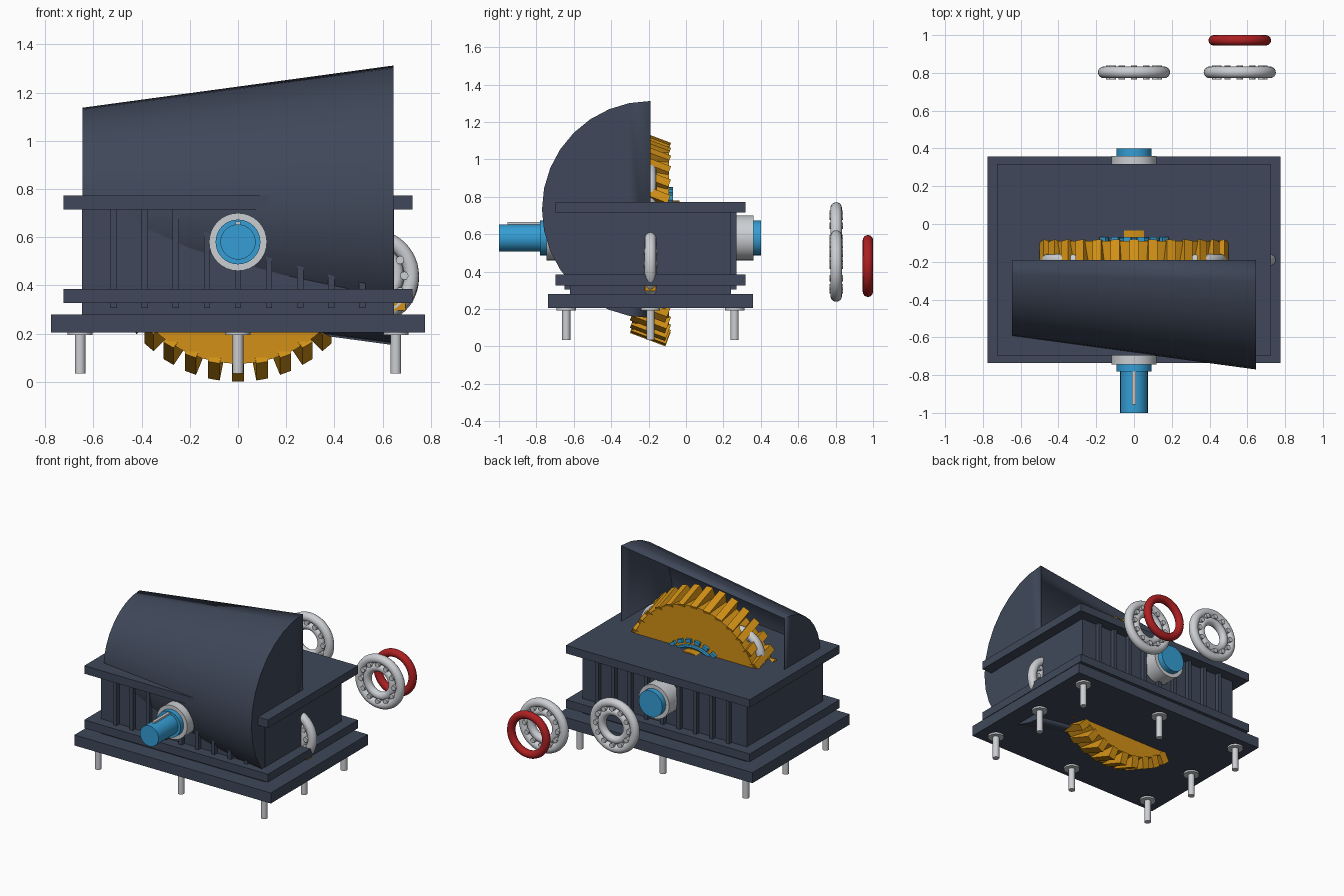
import bpy, bmesh, math
from mathutils import Matrix, Vector

if "Cube" in bpy.data.objects:
    bpy.data.objects.remove(bpy.data.objects["Cube"])


def material(name, rgb):
    m = bpy.data.materials.new(name)
    m.diffuse_color = (*rgb, 1)
    m.use_nodes = True
    m.node_tree.nodes["Principled BSDF"].inputs["Base Color"].default_value = m.diffuse_color
    return m


SLATE = material("slate", (0.05, 0.064, 0.1))
ORANGE = material("orange", (0.64, 0.28, 0.008))
BLUE = material("blue", (0.035, 0.34, 0.66))
SILVER = material("silver", (0.6, 0.62, 0.65))
RED = material("red", (0.42, 0.014, 0.016))

CY = -0.19   # centre line of the housing in y
AZ = 0.58    # shaft height


def finish(bm, name, mat, smooth=False):
    me = bpy.data.meshes.new(name)
    bm.normal_update()
    bm.to_mesh(me)
    bm.free()
    ob = bpy.data.objects.new(name, me)
    bpy.context.collection.objects.link(ob)
    me.materials.append(mat)
    if smooth:
        bpy.ops.object.select_all(action='DESELECT')
        ob.select_set(True)
        bpy.context.view_layer.objects.active = ob
        bpy.ops.object.shade_smooth_by_angle(angle=math.radians(30))
    return ob


def add_box(bm, lo, hi):
    lo, hi = Vector(lo), Vector(hi)
    mat = Matrix.Translation((lo + hi) / 2) @ Matrix.Diagonal((*(hi - lo), 1))
    bmesh.ops.create_cube(bm, size=1, matrix=mat)


def add_cyl(bm, r, a, b, seg=32):
    a, b = Vector(a), Vector(b)
    d = b - a
    mat = Matrix.Translation((a + b) / 2) @ d.to_track_quat('Z', 'Y').to_matrix().to_4x4()
    bmesh.ops.create_cone(bm, cap_ends=True, segments=seg, radius1=r, radius2=r,
                          depth=d.length, matrix=mat)


def add_torus(bm, c, major, minor, n=48, m=16):
    """Ring whose axis runs along y."""
    rings = []
    for i in range(n):
        a = 2 * math.pi * i / n
        ring = []
        for j in range(m):
            b = 2 * math.pi * j / m
            r = major + minor * math.cos(b)
            ring.append(bm.verts.new((c[0] + r * math.cos(a), c[1] + minor * math.sin(b),
                                      c[2] + r * math.sin(a))))
        rings.append(ring)
    for i in range(n):
        p, q = rings[i], rings[(i + 1) % n]
        for j in range(m):
            k = (j + 1) % m
            bm.faces.new((p[j], p[k], q[k], q[j]))
    bmesh.ops.recalc_face_normals(bm, faces=bm.faces)


def slab(name, hx, hy, z0, z1):
    bm = bmesh.new()
    add_box(bm, (-hx, CY - hy, z0), (hx, CY + hy, z1))
    finish(bm, name, SLATE)


def y_cyl(name, mat, r, y0, y1, seg=32):
    bm = bmesh.new()
    add_cyl(bm, r, (0, y0, AZ), (0, y1, AZ), seg)
    finish(bm, name, mat, True)


# housing
slab("base_plate", 0.775, 0.547, 0.205, 0.28)
slab("housing_body", 0.648, 0.43, 0.27, 0.72)
slab("lower_flange", 0.725, 0.507, 0.327, 0.385)
slab("upper_flange", 0.725, 0.507, 0.715, 0.772)

# cooling ribs on front and back
bm = bmesh.new()
for i in range(-4, 5):
    x = i * 0.129
    for s in (-1, 1):
        y = sorted((CY + s * 0.40, CY + s * 0.46))
        add_box(bm, (x - 0.013, y[0], 0.305), (x + 0.013, y[1], 0.72))
finish(bm, "cooling_ribs", SLATE)

# hollow tapered half cover, open towards the back
bm = bmesh.new()
N = 16
ends = []
for x, r in ((-0.645, 0.405), (0.645, 0.58)):
    ends.append([bm.verts.new((x, CY - r * math.sin(math.pi * i / N),
                               0.732 + r * math.cos(math.pi * i / N))) for i in range(N + 1)])
for i in range(N):
    bm.faces.new((ends[0][i], ends[0][i + 1], ends[1][i + 1], ends[1][i]))
for e in ends:
    bm.faces.new(e)
bmesh.ops.recalc_face_normals(bm, faces=bm.faces)
bm.normal_update()
if bm.faces[N // 2].normal.y > 0:
    bmesh.ops.reverse_faces(bm, faces=bm.faces)
cover = finish(bm, "tapered_cover", SLATE, True)
wall = cover.modifiers.new("wall", 'SOLIDIFY')
wall.thickness = 0.006
wall.offset = -1

# shaft with shoulders, hubs and key
y_cyl("shaft_end", BLUE, 0.073, -1.0, -0.7)
y_cyl("shaft_core", BLUE, 0.093, -0.78, 0.40)
y_cyl("front_hub", SILVER, 0.12, -0.745, -0.6)
y_cyl("back_hub", SILVER, 0.12, 0.2, 0.36)
bm = bmesh.new()
add_box(bm, (-0.01, -0.955, AZ + 0.05), (0.01, -0.77, AZ + 0.085))
finish(bm, "shaft_key", SILVER)

# large gear with slanted teeth
y_cyl("gear_disc", ORANGE, 0.505, CY - 0.1, CY + 0.1, 64)
y_cyl("gear_hub", ORANGE, 0.2, CY - 0.155, CY + 0.155, 32)
bm = bmesh.new()
TEETH = 34
for i in range(TEETH):
    a = 2 * math.pi * i / TEETH
    mat = (Matrix.Translation((0.507 * math.sin(a), CY, AZ + 0.507 * math.cos(a)))
           @ Matrix.Rotation(-0.36, 4, 'X') @ Matrix.Rotation(a, 4, 'Y')
           @ Matrix.Diagonal((0.05, 0.2, 0.08, 1)))
    bmesh.ops.create_cube(bm, size=1, matrix=mat)
finish(bm, "gear_teeth", ORANGE)

# blue clutch ring and dogs on both gear faces
bm = bmesh.new()
for s in (-1, 1):
    add_torus(bm, (0, CY + s * 0.105, AZ), 0.22, 0.013, 48, 8)
finish(bm, "clutch_rings", BLUE, True)
bm = bmesh.new()
for i in range(24):
    a = 2 * math.pi * (i + 0.5) / 24
    mat = (Matrix.Translation((0.26 * math.sin(a), CY, AZ + 0.26 * math.cos(a)))
           @ Matrix.Rotation(a, 4, 'Y') @ Matrix.Diagonal((0.04, 0.24, 0.025, 1)))
    bmesh.ops.create_cube(bm, size=1, matrix=mat)
finish(bm, "clutch_dogs", BLUE)


# roller bearings: two races and twelve rollers
def bearing(name, x, y, z):
    bm = bmesh.new()
    add_torus(bm, (x, y, z), 0.16, 0.031)
    add_torus(bm, (x, y, z), 0.1, 0.028)
    for i in range(12):
        a = math.pi * i / 6
        px, pz = x + 0.13 * math.cos(a), z + 0.13 * math.sin(a)
        add_cyl(bm, 0.017, (px, y - 0.037, pz), (px, y + 0.037, pz), 12)
    finish(bm, name, SILVER, True)


bearing("back_bearing_centre", 0, 0.803, AZ)
bearing("back_bearing_side", 0.56, 0.803, 0.43)
bearing("pinion_bearing", 0.56, CY, 0.44)
for s in (-1, 1):
    bearing("inner_bearing", s * 0.30, CY, 0.80)

# tip of the small pinion beside the body
bm = bmesh.new()
add_box(bm, (0.62, CY - 0.03, 0.295), (0.695, CY + 0.03, 0.33))
finish(bm, "pinion_tip", ORANGE)

# red seal
bm = bmesh.new()
add_torus(bm, (0.56, 0.9725, 0.43), 0.138, 0.0275)
finish(bm, "seal_ring", RED, True)

# anchor bolts with washers around the base
bm = bmesh.new()
for i in (-1, 0, 1):
    for j in (-1, 0, 1):
        if i or j:
            x, y = i * 0.655, CY + j * 0.45
            add_cyl(bm, 0.022, (x, y, 0.035), (x, y, 0.2), 16)
            add_cyl(bm, 0.052, (x, y, 0.193), (x, y, 0.206), 24)
finish(bm, "anchor_bolts", SILVER, True)
